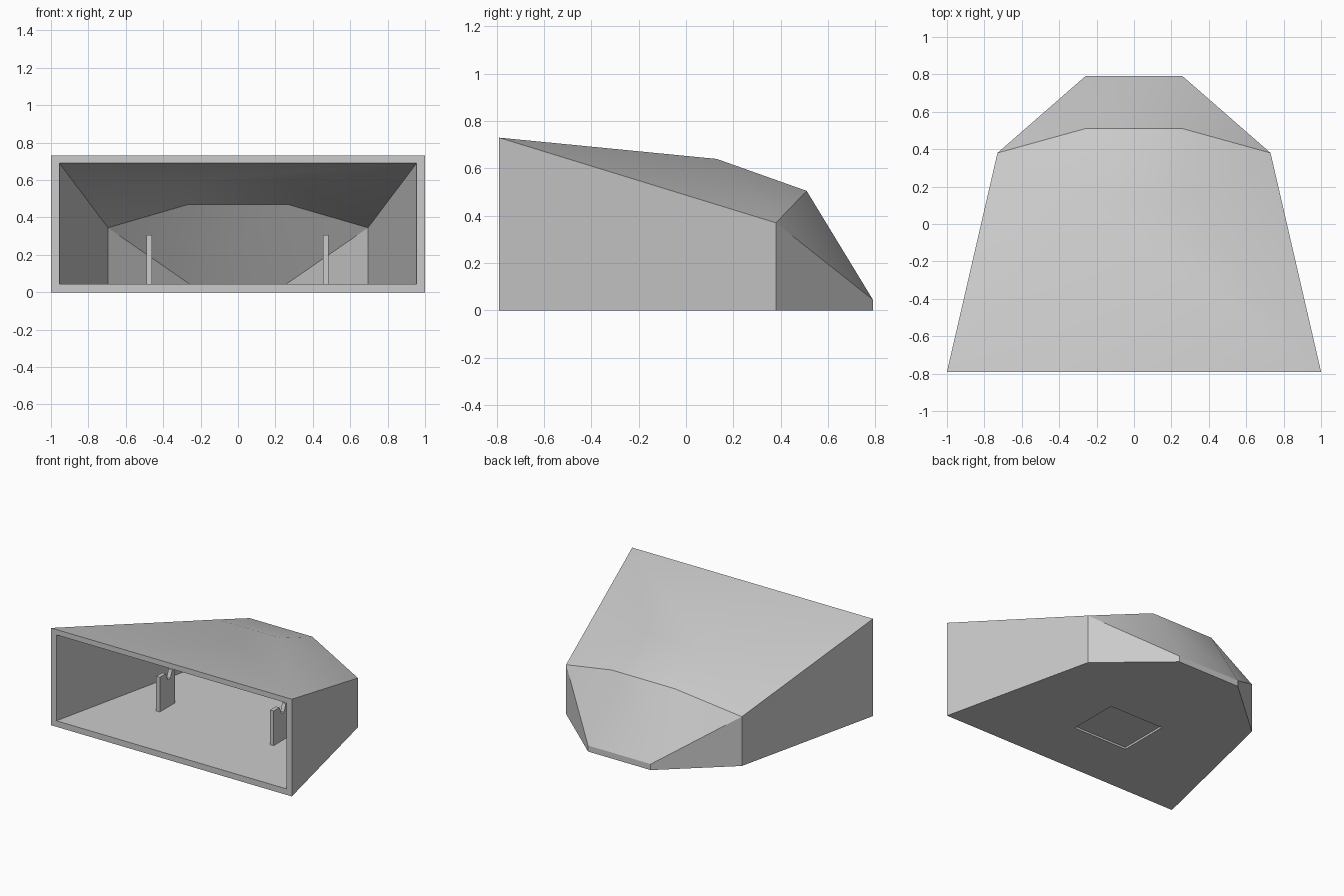
import bpy
import bmesh

default = bpy.data.objects.get("Cube")
if default:
    bpy.data.objects.remove(default, do_unlink=True)

grey = bpy.data.materials.new("plain grey")
grey.use_nodes = True
colour = (0.6, 0.6, 0.6, 1)
grey.diffuse_color = colour
grey.node_tree.nodes["Principled BSDF"].inputs["Base Color"].default_value = colour


def make_object(name, bm):
    bmesh.ops.recalc_face_normals(bm, faces=bm.faces)
    mesh = bpy.data.meshes.new(name)
    bm.to_mesh(mesh)
    bm.free()
    mesh.materials.append(grey)
    obj = bpy.data.objects.new(name, mesh)
    bpy.context.collection.objects.link(obj)
    return obj


# Corner points of the left half: capitals outside, small letters inside
floor = 0.045
recess = 0.015
points = {
    "A0": (1, -0.79, 0), "A1": (1, -0.79, 0.73),
    "B0": (0.73, 0.38, 0), "B1": (0.73, 0.38, 0.37),
    "C0": (0.26, 0.79, 0), "C1": (0.26, 0.79, floor),
    "R": (0.26, 0.51, 0.505), "P": (0.26, 0.13, 0.64),
    "a0": (0.955, -0.79, floor), "a1": (0.955, -0.79, 0.69),
    "b0": (0.695, 0.36, floor), "b1": (0.695, 0.36, 0.345),
    "c": (0.26, 0.745, floor),
    "r": (0.265, 0.48, 0.47), "p": (0.27, 0.115, 0.60),
    "Q0": (0.225, -0.36, 0), "Q1": (0.225, 0.025, 0),
    "q0": (0.225, -0.36, recess), "q1": (0.225, 0.025, recess),
}
bm = bmesh.new()
left = {k: bm.verts.new(p) for k, p in points.items()}
right = {k: bm.verts.new((-p[0], p[1], p[2])) for k, p in points.items()}


def pair(names):
    """The same face on both sides."""
    keys = names.split()
    bm.faces.new([left[k] for k in keys])
    bm.faces.new([right[k] for k in reversed(keys)])


def span(a, b):
    """A quad bridging the two sides."""
    bm.faces.new([left[a], left[b], right[b], right[a]])


# Outer walls, roof and sloping back
for names in ("A0 B0 B1 A1", "B0 C0 C1 B1", "A1 B1 P", "B1 R P", "B1 C1 R"):
    pair(names)
for a, b in (("A1", "P"), ("P", "R"), ("R", "C1"), ("C1", "C0")):
    span(a, b)

# Inner walls, ceiling and floor
for names in ("a0 a1 b1 b0", "b0 b1 c", "a1 p b1", "b1 p r", "b1 r c"):
    pair(names)
for a, b in (("a1", "p"), ("p", "r"), ("r", "c")):
    span(a, b)
span("a0", "b0")
span("b0", "c")

# Rim round the open front
pair("A0 A1 a1 a0")
span("A0", "a0")
span("A1", "a1")

# Underside with its shallow square recess
for names in ("A0 Q0 Q1 B0", "B0 Q1 C0", "Q0 q0 q1 Q1"):
    pair(names)
for a, b in (("A0", "Q0"), ("Q1", "C0"), ("Q0", "q0"), ("q0", "q1"), ("q1", "Q1")):
    span(a, b)

shell = make_object("housing_shell", bm)
bpy.ops.object.select_all(action="DESELECT")
shell.select_set(True)
bpy.context.view_layer.objects.active = shell
bpy.ops.object.shade_smooth_by_angle()

# Two upright brackets with a notch in the top edge
profile = [(-0.27, floor), (-0.09, floor), (-0.09, 0.305), (-0.125, 0.305),
           (-0.145, 0.25), (-0.175, 0.25), (-0.20, 0.305), (-0.27, 0.305)]
for name, x in (("left_bracket", 0.47), ("right_bracket", -0.475)):
    bm = bmesh.new()
    side = bm.faces.new([bm.verts.new((x - 0.015, y, z)) for y, z in profile])
    wall = bmesh.ops.extrude_face_region(bm, geom=[side])["geom"]
    bmesh.ops.translate(bm, vec=(0.03, 0, 0),
                        verts=[v for v in wall if isinstance(v, bmesh.types.BMVert)])
    make_object(name, bm)
